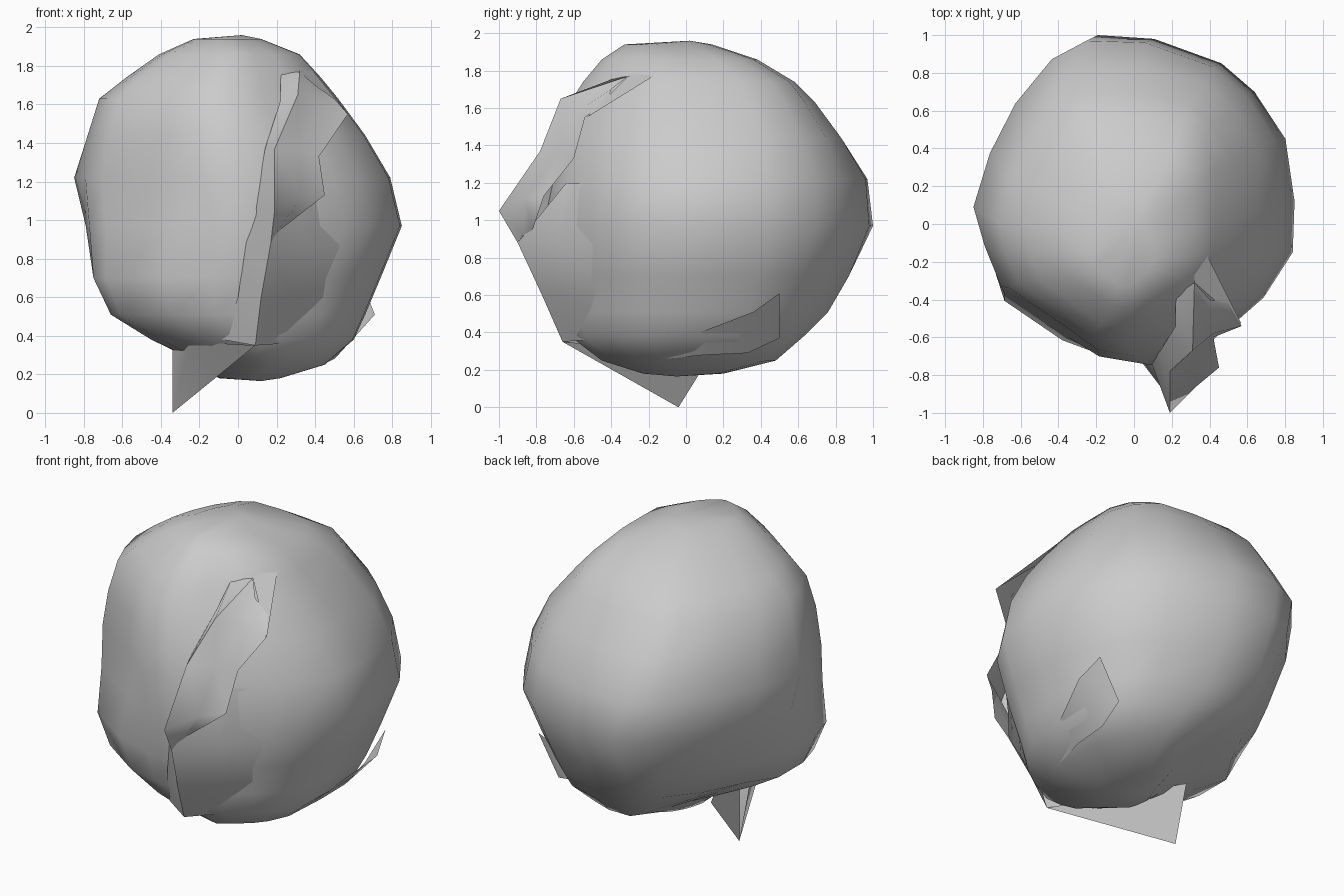
import bpy
import math


def make(name, verts, faces):
    me = bpy.data.meshes.new(name)
    me.from_pydata(verts, [], faces)
    me.update()
    ob = bpy.data.objects.new(name, me)
    bpy.context.collection.objects.link(ob)
    return ob


def strip(name, rows):
    """Sheet of quads through rows of equal length."""
    n = len(rows[0])
    verts = [v for r in rows for v in r]
    faces = [(i * n + j, i * n + j + 1, (i + 1) * n + j + 1, (i + 1) * n + j)
             for i in range(len(rows) - 1) for j in range(n - 1)]
    return make(name, verts, faces)


# Body: plan outline stretched to the extents of each level
outline = [(0.85, 0.12), (0.80, 0.45), (0.63, 0.70), (0.45, 0.85), (0.08, 0.98),
           (-0.23, 1.0), (-0.42, 0.90), (-0.62, 0.66), (-0.76, 0.39), (-0.85, 0.10),
           (-0.81, -0.13), (-0.72, -0.35), (-0.37, -0.58), (-0.16, -0.71),
           (0.08, -0.75), (0.32, -0.64), (0.55, -0.50), (0.68, -0.39), (0.84, -0.15)]
# z, x min, x max, y min, y max, then swell of the corners:
# back right, front left, back left
levels = [(0.18, -0.10, 0.22, -0.23, 0.20, 0, 0, 0),
          (0.25, -0.18, 0.45, -0.45, 0.48, 0.03, 0, -0.03),
          (0.38, -0.45, 0.60, -0.62, 0.63, 0.04, 0.03, -0.05),
          (0.51, -0.66, 0.66, -0.67, 0.76, 0.03, 0.05, -0.05),
          (0.70, -0.75, 0.74, -0.72, 0.87, 0.02, 0.05, -0.02),
          (0.97, -0.79, 0.85, -0.75, 1.00, 0, 0.02, 0),
          (1.22, -0.85, 0.79, -0.74, 0.97, 0.01, -0.02, 0),
          (1.44, -0.78, 0.66, -0.70, 0.83, 0.05, -0.01, 0),
          (1.63, -0.72, 0.52, -0.62, 0.69, 0.06, -0.01, 0),
          (1.74, -0.58, 0.43, -0.55, 0.58, 0.07, 0, 0),
          (1.86, -0.41, 0.32, -0.45, 0.38, 0.05, 0, 0),
          (1.94, -0.23, 0.12, -0.33, 0.14, 0.02, 0, 0)]
verts = []
for z, x0, x1, y0, y1, br, fl, bl in levels:
    for x, y in outline:
        px = x0 + (x1 - x0) * (x + 0.85) / 1.7
        py = y0 + (y1 - y0) * (y + 0.75) / 1.75
        if x > 0 and y > 0.4:
            px, py = min(px + br, x1), min(py + br, y1)
        elif x < -0.3 and y < -0.1:
            px, py = max(px - fl, x0), max(py - fl, y0)
        elif x < -0.3 and y > 0.3:
            px, py = px - bl, py + bl
        verts.append((px, py, z))
n = len(outline)
faces = [(k * n + i, k * n + (i + 1) % n, (k + 1) * n + (i + 1) % n, (k + 1) * n + i)
         for k in range(len(levels) - 1) for i in range(n)]
verts += [(0.12, -0.05, 0.165), (0.02, 0.02, 1.96)]
bot, top = len(verts) - 2, len(verts) - 1
last = (len(levels) - 1) * n
for i in range(n):
    j = (i + 1) % n
    faces += [(bot, j, i), (top, last + i, last + j)]
make("lumpy_body", verts, faces)

# Overhanging front ridge: crest, middle fold, right edge
strip("front_ridge", [
    [(0.32, -0.31, 1.77), (0.40, -0.40, 1.70), (0.50, -0.42, 1.63)],
    [(0.31, -0.67, 1.65), (0.42, -0.58, 1.58), (0.57, -0.54, 1.55)],
    [(0.19, -0.78, 1.37), (0.32, -0.68, 1.36), (0.42, -0.60, 1.33)],
    [(0.19, -1.00, 1.05), (0.33, -0.86, 1.12), (0.45, -0.76, 1.13)],
    [(0.17, -0.90, 0.88), (0.19, -0.87, 0.92), (0.22, -0.82, 0.95)],
])

# Left skin running up to the crest
strip("left_skin", [
    [(0.22, -0.38, 1.76), (0.32, -0.31, 1.77)],
    [(0.22, -0.54, 1.62), (0.31, -0.67, 1.65)],
    [(0.14, -0.67, 1.37), (0.19, -0.78, 1.37)],
    [(0.09, -0.73, 1.06), (0.19, -1.00, 1.05)],
    [(0.04, -0.73, 0.88), (0.17, -0.90, 0.88)],
    [(0.00, -0.70, 0.60), (0.12, -0.77, 0.60)],
    [(-0.08, -0.57, 0.38), (0.09, -0.66, 0.35)],
])

# Right skin tucked under the ridge
strip("right_skin", [
    [(0.28, -0.64, 1.20), (0.38, -0.58, 1.20), (0.52, -0.48, 1.20)],
    [(0.17, -0.90, 0.88), (0.36, -0.68, 0.88), (0.60, -0.42, 0.86)],
    [(0.12, -0.77, 0.60), (0.30, -0.64, 0.60), (0.50, -0.42, 0.60)],
    [(0.09, -0.66, 0.35), (0.24, -0.53, 0.36), (0.38, -0.38, 0.38)],
])

# Thin flap above the ridge
make("upper_flap", [(0.32, -0.03, 1.86), (0.57, -0.53, 1.55), (0.32, -0.31, 1.77)], [(0, 1, 2)])

# Lower spike, its underside spreading from the front edge
make("bottom_spike",
     [(-0.34, -0.04, 0.0), (0.09, -0.66, 0.35), (-0.25, -0.42, 0.37),
      (-0.34, -0.15, 0.34), (-0.27, 0.14, 0.29)],
     [(0, 1, 2), (0, 2, 3), (0, 4, 1)])

# Folded lip low on the right
strip("side_lip", [
    [(0.54, -0.12, 0.37), (0.46, -0.10, 0.26)],
    [(0.62, 0.10, 0.41), (0.50, 0.10, 0.28)],
    [(0.71, 0.36, 0.51), (0.51, 0.33, 0.29)],
    [(0.67, 0.50, 0.61), (0.53, 0.50, 0.37)],
])

for ob in bpy.context.collection.objects:
    ob.select_set(True)
    bpy.context.view_layer.objects.active = ob
bpy.ops.object.shade_smooth_by_angle(angle=math.radians(70))
